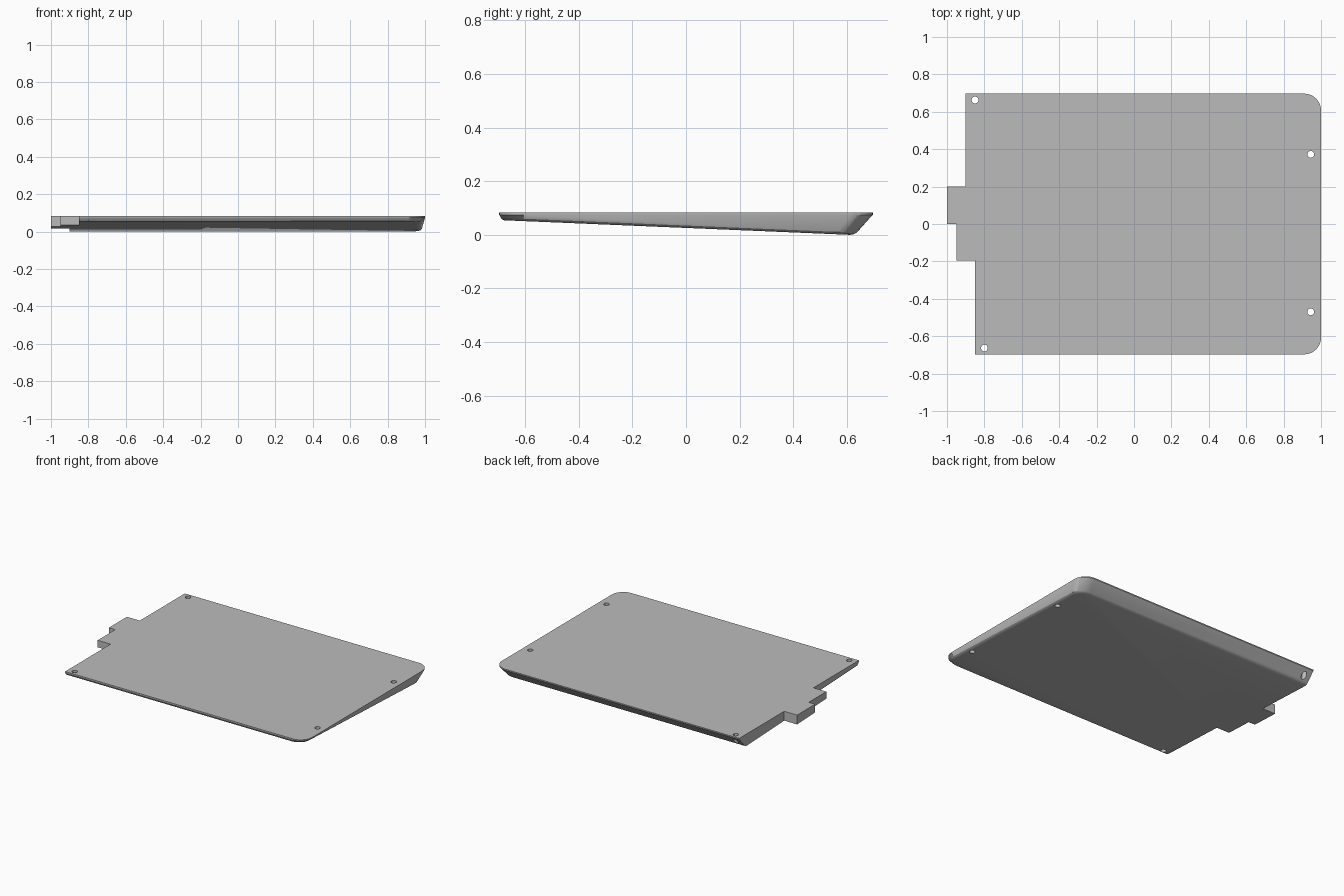
import bpy
import bmesh
from math import sin, cos, pi

cube = bpy.data.objects.get("Cube")
if cube:
    bpy.data.objects.remove(cube, do_unlink=True)

TOP = 0.083
grey = bpy.data.materials.new("mid grey")
grey.use_nodes = True
colour = (0.5, 0.5, 0.5, 1)
grey.diffuse_color = colour
grey.node_tree.nodes["Principled BSDF"].inputs["Base Color"].default_value = colour


def floor_z(y):
    """Height of the sloping underside."""
    return 0.0258 - 0.042 * y


def outline(right, front, back, radius, steps=10):
    """Plate outline: two rounded corners on one side, stepped tabs on the other."""
    pts = []
    for cy, start in ((front + radius, -pi / 2), (back - radius, 0)):
        for i in range(steps + 1):
            a = start + pi / 2 * i / steps
            pts.append((right - radius + radius * cos(a), cy + radius * sin(a)))
    pts += [(-0.9, back), (-0.9, 0.2), (-1, 0.2), (-1, 0), (-0.95, 0),
            (-0.95, -0.195), (-0.85, -0.195), (-0.85, front)]
    return pts


# Tray body: rings lofted from the flat top to the sloping underside
rings = [
    (outline(1.0, -0.697, 0.697, 0.09), lambda y: TOP),
    (outline(1.0, -0.697, 0.697, 0.09), lambda y: TOP - 0.008),
    (outline(0.982, -0.691, 0.637, 0.085), lambda y: floor_z(y) + 0.009),
    (outline(0.974, -0.686, 0.626, 0.08), lambda y: floor_z(y) + 0.003),
    (outline(0.96, -0.678, 0.612, 0.07), floor_z),
]
bm = bmesh.new()
loops = [[bm.verts.new((x, y, height(y))) for x, y in pts] for pts, height in rings]
for upper, lower in zip(loops, loops[1:]):
    for i in range(len(upper)):
        j = (i + 1) % len(upper)
        bm.faces.new((upper[i], lower[i], lower[j], upper[j]))
bm.faces.new(loops[0])
bm.faces.new(loops[-1][::-1])
bmesh.ops.recalc_face_normals(bm, faces=bm.faces)
mesh = bpy.data.meshes.new("tray_body")
bm.to_mesh(mesh)
bm.free()
tray = bpy.data.objects.new("tray_body", mesh)
bpy.context.collection.objects.link(tray)
mesh.materials.append(grey)

# Screw holes near the corners
for x, y in ((-0.85, 0.663), (-0.8, -0.663), (0.945, 0.372), (0.945, -0.47)):
    bpy.ops.mesh.primitive_cylinder_add(vertices=24, radius=0.018, depth=0.4, location=(x, y, 0.05))
    cutter = bpy.context.object
    cutter.name = "hole_cutter"
    cutter.hide_render = True
    cutter.data.materials.append(grey)
    cut = tray.modifiers.new("screw hole", 'BOOLEAN')
    cut.operation = 'DIFFERENCE'
    cut.solver = 'EXACT'
    cut.object = cutter
    bpy.context.view_layer.objects.active = tray
    bpy.ops.object.modifier_apply(modifier=cut.name)
    bpy.data.objects.remove(cutter, do_unlink=True)

bpy.ops.object.select_all(action='DESELECT')
tray.select_set(True)
bpy.context.view_layer.objects.active = tray
bpy.ops.object.shade_smooth_by_angle(angle=pi / 7)
